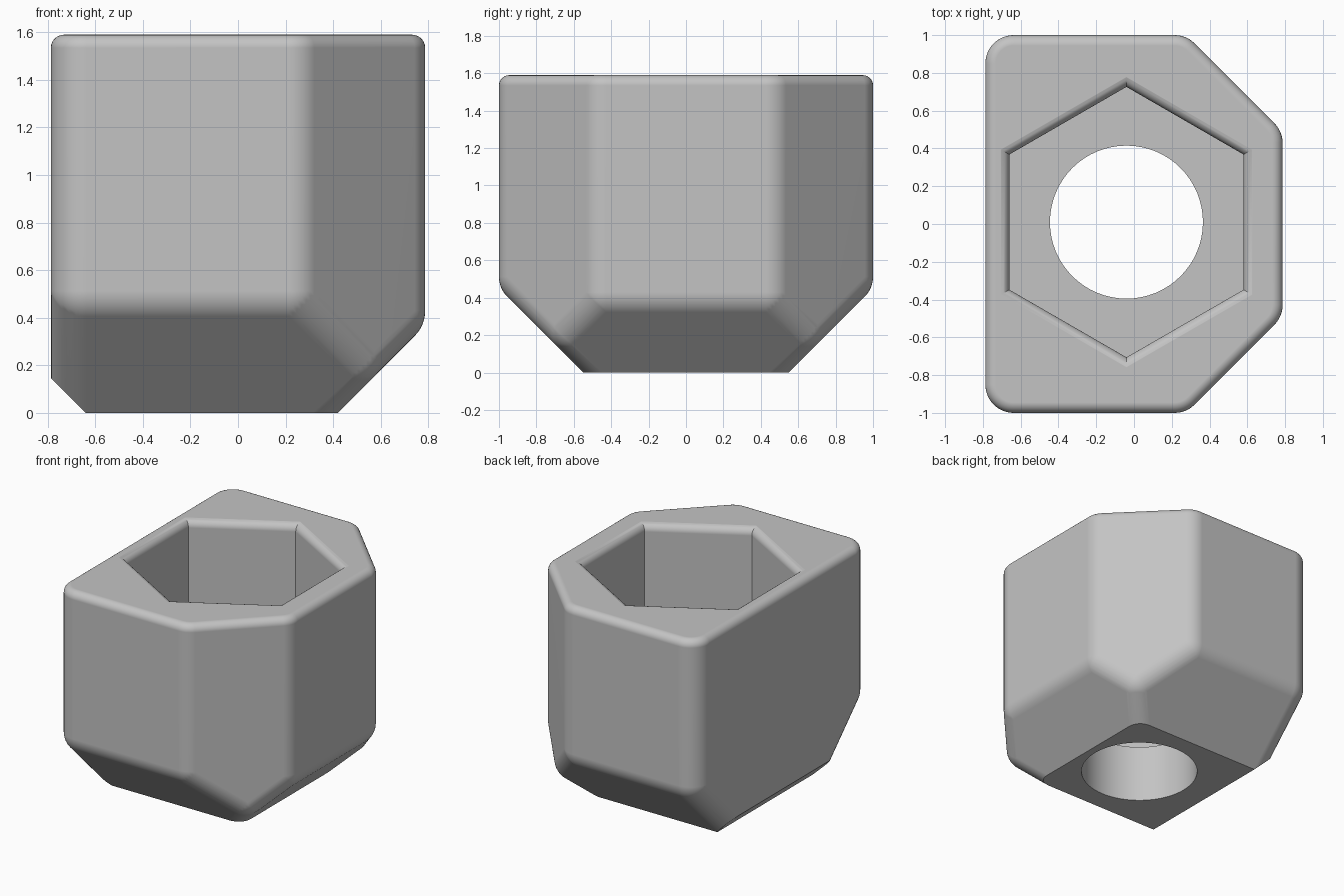
import bpy, bmesh, math
from mathutils import Vector, Matrix

if "Cube" in bpy.data.objects:
    bpy.data.objects.remove(bpy.data.objects["Cube"])

TOP, HALF_X, ROUND, RIM = 1.59, 0.787, 0.15, 0.055
HOLE = Vector((-0.04, 0.01, 0))

grey = bpy.data.materials.new("plain grey")
grey.use_nodes = True
grey.diffuse_color = (0.55, 0.55, 0.55, 1)
grey.node_tree.nodes["Principled BSDF"].inputs["Base Color"].default_value = grey.diffuse_color


def slice_off(bm, point, normal):
    """Remove everything beyond a plane and cap the cut."""
    geom = bm.verts[:] + bm.edges[:] + bm.faces[:]
    cut = bmesh.ops.bisect_plane(bm, geom=geom, dist=1e-5, plane_co=point,
                                 plane_no=normal, clear_outer=True)
    edges = [e for e in cut["geom_cut"] if isinstance(e, bmesh.types.BMEdge) and e.is_boundary]
    bmesh.ops.edgeloop_fill(bm, edges=edges)
    bmesh.ops.recalc_face_normals(bm, faces=bm.faces[:])


def make_object(name, bm):
    mesh = bpy.data.meshes.new(name)
    bmesh.ops.recalc_face_normals(bm, faces=bm.faces[:])
    bm.to_mesh(mesh)
    bm.free()
    mesh.materials.append(grey)
    obj = bpy.data.objects.new(name, mesh)
    bpy.context.collection.objects.link(obj)
    return obj


def prism(name, rings, sides, turn):
    """Loft regular polygons given as (radius, height) pairs."""
    bm = bmesh.new()
    loops = []
    for radius, z in rings:
        angles = [turn + math.tau * i / sides for i in range(sides)]
        loops.append([bm.verts.new(HOLE + Vector((radius * math.cos(a), radius * math.sin(a), z)))
                      for a in angles])
    for low, high in zip(loops, loops[1:]):
        for i in range(sides):
            j = (i + 1) % sides
            bm.faces.new((low[i], low[j], high[j], high[i]))
    bm.faces.new(loops[0])
    bm.faces.new(loops[-1])
    return make_object(name, bm)


# Inner core: the block's planes moved inward by the rounding radius
core = bmesh.new()
bmesh.ops.create_cube(core, size=2, matrix=Matrix.Translation((0, 0, 0.8))
                      @ Matrix.Diagonal((HALF_X - ROUND, 1 - ROUND, 1.2, 1)))
for side in (-1, 1):
    for point, normal in (((HALF_X, side * 0.49, 0), (1, side, 0)),
                          ((0, side * 0.55, 0), (0, side, -1))):
        n = Vector(normal).normalized()
        slice_off(core, Vector(point) - n * ROUND, n)
n = Vector((1, 0, -1)).normalized()
slice_off(core, Vector((0.42, 0, 0)) - n * ROUND, n)

# Rounded block: hull of a ball at every core corner
block = bmesh.new()
for v in core.verts:
    bmesh.ops.create_uvsphere(block, u_segments=48, v_segments=24, radius=ROUND,
                              matrix=Matrix.Translation(v.co))
core.free()
hull = bmesh.ops.convex_hull(block, input=block.verts[:])
spare = {g for g in hull["geom_interior"] + hull["geom_unused"]
         if isinstance(g, bmesh.types.BMVert)}
bmesh.ops.delete(block, geom=list(spare), context='VERTS')
bmesh.ops.dissolve_limit(block, angle_limit=math.radians(0.5),
                         verts=block.verts[:], edges=block.edges[:])

# Flat top with a rounded rim, then the sharp cuts underneath
slice_off(block, (0, 0, TOP), (0, 0, 1))
rim = [e for e in block.edges if all(abs(v.co.z - TOP) < 1e-4 for v in e.verts)]
bmesh.ops.bevel(block, geom=rim, offset=RIM, segments=6, profile=0.5,
                affect='EDGES', clamp_overlap=False)
slice_off(block, (0, 0, 0), (0, 0, -1))
slice_off(block, (-0.64, 0, 0), (-1, 0, -1))
body = make_object("socket_block", block)

# Hexagonal pocket with a rounded lip, and the round through hole
grow = 2 / math.sqrt(3)
apothem, floor = 0.62, 0.43
rings = [(apothem * grow, floor)]
for i in range(7):
    t = math.radians(i * 13)
    rings.append(((apothem + RIM * (1 - math.cos(t))) * grow, TOP - RIM + RIM * math.sin(t)))
rings.append(((apothem + RIM) * grow, TOP + 0.004))
cutters = [prism("pocket_cutter", rings, 6, math.pi / 2),
           prism("hole_cutter", [(0.405, -0.2), (0.405, 0.8)], 64, 0)]

bpy.context.view_layer.objects.active = body
for cutter in cutters:
    cutter.hide_render = True
    mod = body.modifiers.new("cut", 'BOOLEAN')
    mod.operation, mod.solver, mod.object = 'DIFFERENCE', 'EXACT', cutter
    bpy.ops.object.modifier_apply(modifier=mod.name)
    bpy.data.objects.remove(cutter)

# Smooth rounded edges beside flat faces
bpy.ops.object.select_all(action='DESELECT')
body.select_set(True)
bpy.ops.object.shade_smooth_by_angle(angle=math.radians(25))
weighted = body.modifiers.new("flat faces", 'WEIGHTED_NORMAL')
weighted.keep_sharp = True
